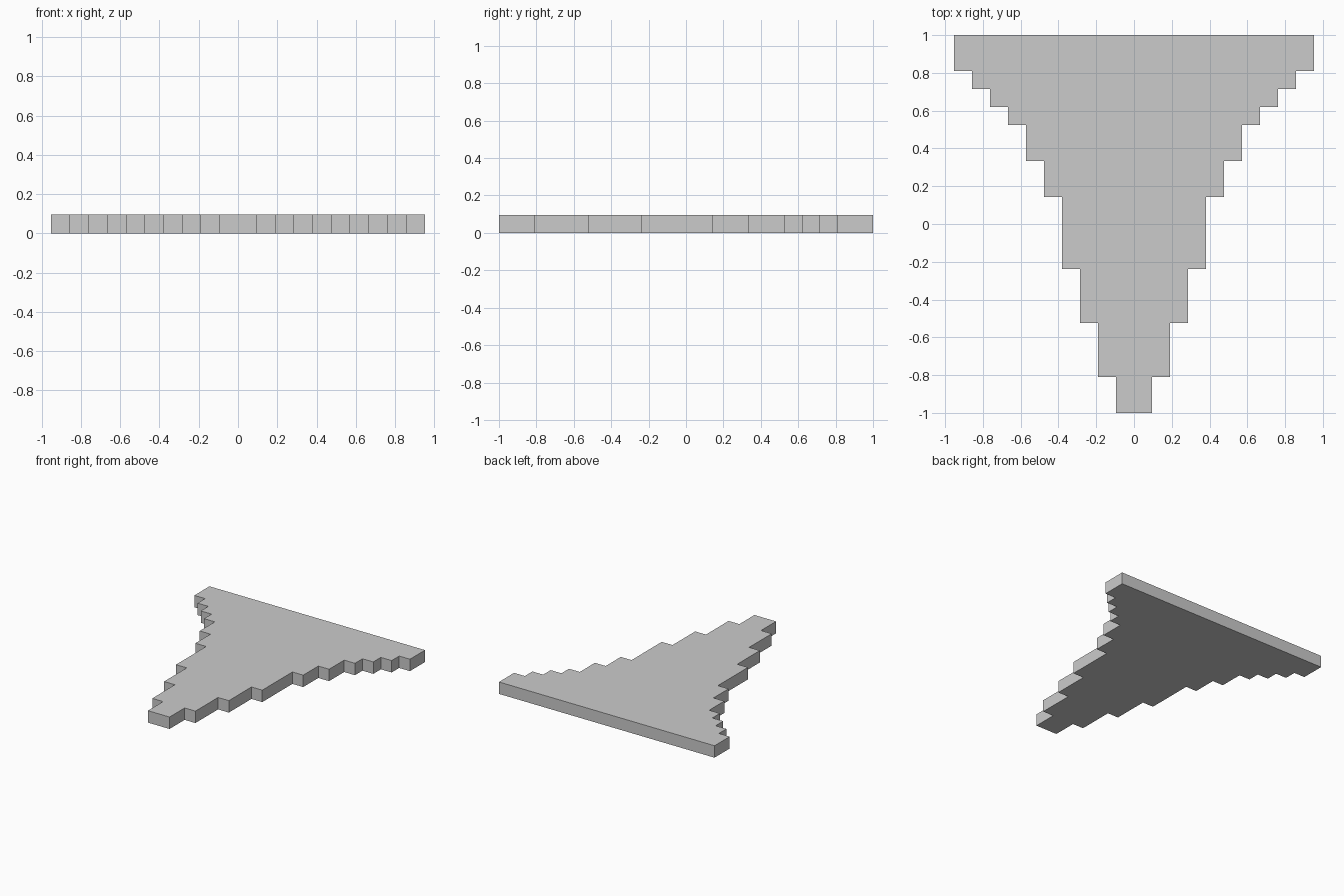
import bpy, bmesh

if "Cube" in bpy.data.objects:
    bpy.data.objects.remove(bpy.data.objects["Cube"])

U = 2 / 21                                   # one grid cell
STEPS = [2, 3, 3, 4, 2, 2, 1, 1, 1, 2]       # depth of each row in cells, tip first

# Right-hand stepped edge, widening one cell per row
right = []
y = -1.0
for i, depth in enumerate(STEPS):
    x = (i + 1) * U
    right.append((x, y))
    y += depth * U
    right.append((x, y))

# Mirror to close the outline
outline = right + [(-x, y) for x, y in reversed(right)]

# Extrude the outline into a flat plate
bm = bmesh.new()
base = bm.faces.new([bm.verts.new((x, y, 0)) for x, y in outline])
top = bmesh.ops.extrude_face_region(bm, geom=[base], use_keep_orig=True)
verts = [g for g in top["geom"] if isinstance(g, bmesh.types.BMVert)]
bmesh.ops.translate(bm, verts=verts, vec=(0, 0, U))
bmesh.ops.recalc_face_normals(bm, faces=bm.faces)

mesh = bpy.data.meshes.new("stepped_plate")
bm.to_mesh(mesh)
bm.free()
plate = bpy.data.objects.new("stepped_plate", mesh)
bpy.context.collection.objects.link(plate)
